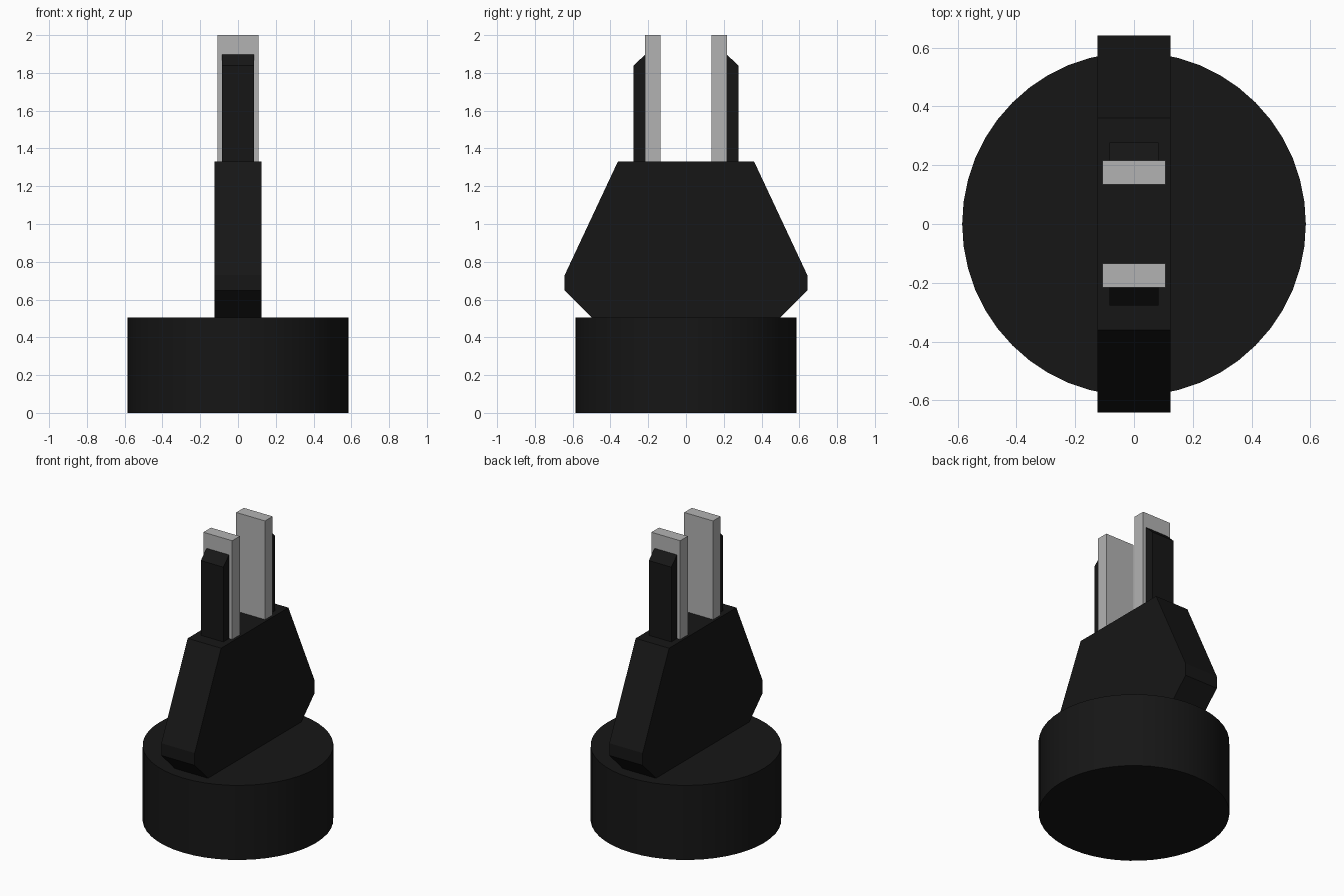
import bpy, bmesh, math

if "Cube" in bpy.data.objects:
    bpy.data.objects.remove(bpy.data.objects["Cube"])


def material(name, value):
    m = bpy.data.materials.new(name)
    m.diffuse_color = (value, value, value, 1)
    m.use_nodes = True
    m.node_tree.nodes["Principled BSDF"].inputs["Base Color"].default_value = m.diffuse_color
    return m


black = material("black_plastic", 0.008)
metal = material("metal", 0.45)


def extrude_profile(name, profile, half_width, mat):
    """Closed (y, z) profile extruded along x, centred on x = 0."""
    bm = bmesh.new()
    face = bm.faces.new([bm.verts.new((-half_width, y, z)) for y, z in profile])
    ext = bmesh.ops.extrude_face_region(bm, geom=[face])
    moved = [v for v in ext["geom"] if isinstance(v, bmesh.types.BMVert)]
    bmesh.ops.translate(bm, verts=moved, vec=(2 * half_width, 0, 0))
    bmesh.ops.recalc_face_normals(bm, faces=bm.faces)
    mesh = bpy.data.meshes.new(name)
    bm.to_mesh(mesh)
    bm.free()
    mesh.materials.append(mat)
    obj = bpy.data.objects.new(name, mesh)
    bpy.context.collection.objects.link(obj)
    return obj


# Round base
BASE_TOP, BODY_TOP = 0.505, 1.332
bpy.ops.mesh.primitive_cylinder_add(vertices=48, radius=0.585, depth=BASE_TOP,
                                    location=(0, 0, BASE_TOP / 2))
base = bpy.context.object
base.name = "round_base"
base.data.materials.append(black)
bpy.ops.object.shade_smooth_by_angle(angle=math.radians(30))

# Flat tapered body
half = [(0.50, BASE_TOP), (0.642, 0.647), (0.642, 0.73), (0.36, BODY_TOP)]
extrude_profile("tapered_body", half + [(-y, z) for y, z in reversed(half)], 0.125, black)

# Pair of contact blades with chamfered supports on their outer sides
blade = [(0.135, BODY_TOP), (0.216, BODY_TOP), (0.216, 2.0), (0.135, 2.0)]
support = [(0.216, BODY_TOP), (0.277, BODY_TOP), (0.277, 1.838), (0.216, 1.898)]
for side, s in (("front", -1), ("back", 1)):
    extrude_profile(side + "_blade", [(s * y, z) for y, z in blade], 0.108, metal)
    extrude_profile(side + "_support", [(s * y, z) for y, z in support], 0.084, black)
